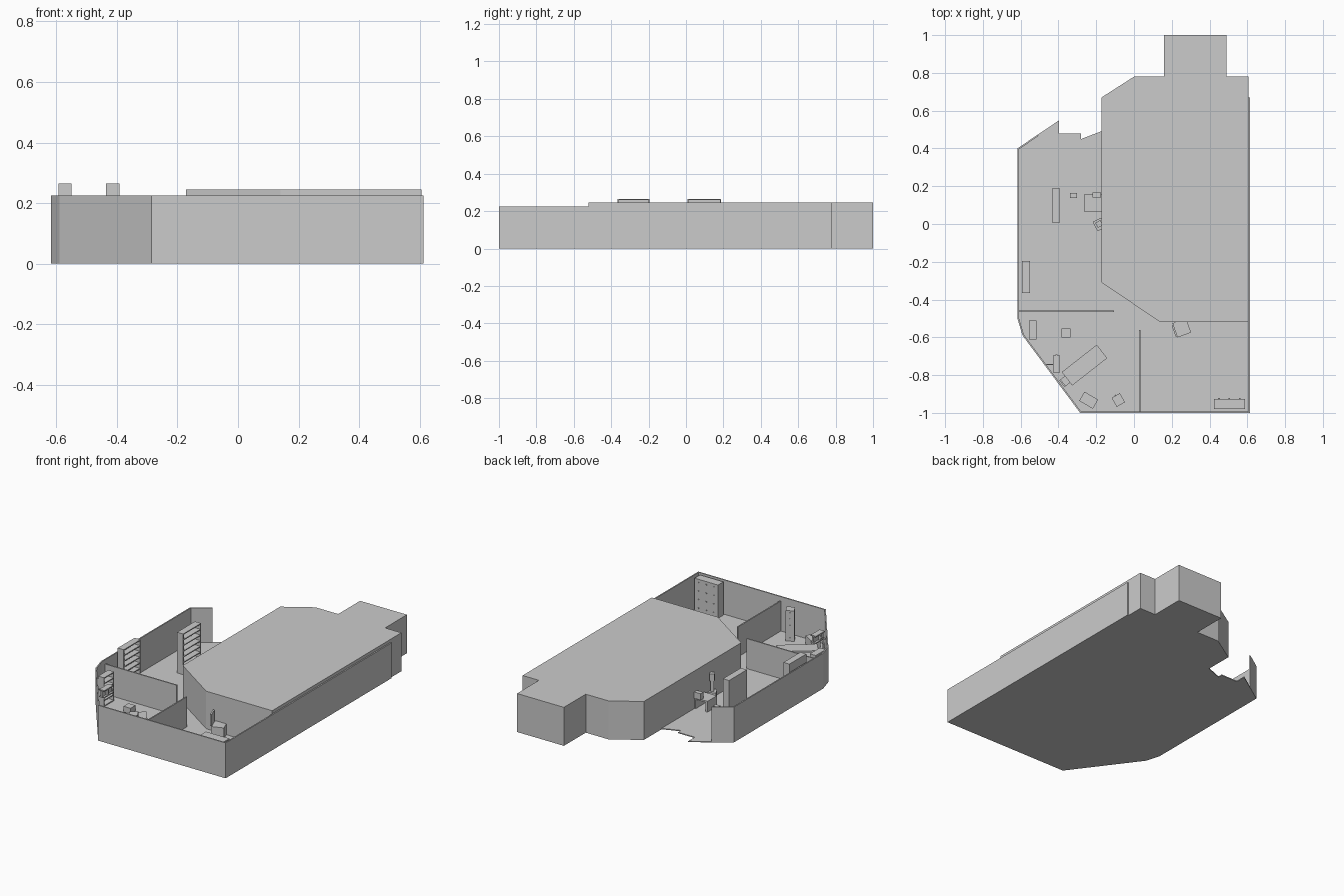
import bpy, bmesh, math
from mathutils import Vector, Matrix

if "Cube" in bpy.data.objects:
    bpy.data.objects.remove(bpy.data.objects["Cube"])


def finish(name, bm):
    bmesh.ops.recalc_face_normals(bm, faces=bm.faces)
    me = bpy.data.meshes.new(name)
    bm.to_mesh(me)
    bm.free()
    ob = bpy.data.objects.new(name, me)
    bpy.context.collection.objects.link(ob)
    return ob


def prism(name, pts, z0, z1):
    """Extrude a plan outline from z0 to z1."""
    bm = bmesh.new()
    face = bm.faces.new([bm.verts.new((x, y, z0)) for x, y in pts])
    ext = bmesh.ops.extrude_face_region(bm, geom=[face])
    for v in ext["geom"]:
        if isinstance(v, bmesh.types.BMVert):
            v.co.z = z1
    return finish(name, bm)


def boxes(name, parts, origin=(0, 0), rot=0):
    """One object of several boxes (x0, x1, y0, y1, z0, z1), turned about its origin."""
    bm = bmesh.new()
    for x0, x1, y0, y1, z0, z1 in parts:
        m = Matrix.Translation(((x0 + x1) / 2, (y0 + y1) / 2, (z0 + z1) / 2))
        m = m @ Matrix.Diagonal((x1 - x0, y1 - y0, z1 - z0, 1))
        bmesh.ops.create_cube(bm, size=1, matrix=m)
    ob = finish(name, bm)
    ob.location = (origin[0], origin[1], 0)
    ob.rotation_euler.z = math.radians(rot)
    return ob


def wall_strip(name, path, thick, height):
    """Wall following a plan path, thickened to its left with mitred corners."""
    p = [Vector(q) for q in path]
    dirs = [(b - a).normalized() for a, b in zip(p, p[1:])]
    norms = [Vector((-d.y, d.x)) for d in dirs]
    inner = []
    for i, q in enumerate(p):
        a, b = norms[max(i - 1, 0)], norms[min(i, len(norms) - 1)]
        m = (a + b).normalized()
        inner.append(q + m * (thick / m.dot(a)))
    return prism(name, [tuple(q) for q in p + inner[::-1]], 0, height)


def bookcase(name, x0, x1, y0, y1, h, shelves):
    """Open bookcase facing +x with a back panel."""
    t = 0.006
    parts = [(x0, x0 + t, y0, y1, 0, h),
             (x0, x1, y0, y0 + t, 0, h), (x0, x1, y1 - t, y1, 0, h)]
    for i in range(shelves + 1):
        z = 0.006 + (h - t - 0.006) * i / shelves
        parts.append((x0, x1, y0, y1, z, z + t))
    return boxes(name, parts)


def drawer_unit(name, w, d, h, rows, cols, origin, rot=0):
    """Cabinet facing +y with small knobs."""
    parts = [(-w / 2, w / 2, -d / 2, d / 2, 0, h)]
    for r in range(rows):
        for c in range(cols):
            x = -w / 2 + w * (c + 0.5) / cols
            z = h * (r + 0.6) / rows
            parts.append((x - .004, x + .004, d / 2, d / 2 + .004, z, z + .005))
    return boxes(name, parts, origin, rot)


def desk(name, w, d, h, origin, rot=0):
    parts = [(-w / 2, w / 2, -d / 2, d / 2, h - .01, h)]
    for s in (-1, 1):
        x = s * (w / 2 - .006)
        parts.append((x - .006, x + .006, -d / 2, d / 2, 0, h - .01))
    return boxes(name, parts, origin, rot)


def chair(name, w, d, seat, top, origin, rot=0):
    """Seat on four legs with a back on the -x side."""
    parts = [(-w / 2, w / 2, -d / 2, d / 2, seat - .012, seat),
             (-w / 2, -w / 2 + .008, -d / 2, d / 2, seat, top)]
    for sx in (-1, 1):
        for sy in (-1, 1):
            x, y = sx * (w / 2 - .004), sy * (d / 2 - .004)
            parts.append((x - .004, x + .004, y - .004, y + .004, 0, seat - .012))
    return boxes(name, parts, origin, rot)


# Floor slab with the broken back-left edge
prism("floor", [(-.617, .40), (-.617, -.50), (-.59, -.59), (-.285, -.995), (.613, -.995),
                (.613, .67), (-.17, .67), (-.17, .492), (-.28, .45), (-.28, .48),
                (-.398, .48), (-.398, .548)], 0, .006)

# Outer wall around left, front and right sides
wall_strip("outer_wall", [(-.51, .473), (-.617, .40), (-.617, -.50), (-.59, -.59),
                          (-.285, -1), (.613, -1), (.613, .67)], .008, .225)

# Enclosed core and its roof
core = [(-.172, -.31), (.14, -.52), (.605, -.52), (.605, .78), (.49, .78), (.49, 1),
        (.16, 1), (.16, .78), (0, .78), (-.172, .67)]
prism("core_block", core, 0, .235)
prism("core_roof", core, .235, .245)

# Partition walls
boxes("left_partition", [(-.612, -.105, -.467, -.459, 0, .197)])
boxes("front_partition", [(.026, .034, -.995, -.56, 0, .197)])

# Bookcases along the left side
bookcase("tall_bookcase_back", -.435, -.392, .008, .188, .265, 7)
bookcase("tall_bookcase_left", -.592, -.55, -.365, -.195, .265, 7)
bookcase("small_bookcase", -.557, -.515, -.612, -.51, .19, 5)

# Drawer cabinets
drawer_unit("wide_cabinet", .165, .055, .218, 4, 3, (.505, -.953))
drawer_unit("narrow_cabinet", .05, .055, .2, 5, 1, (-.083, -.932), 30)

# Front-left room: desk, chair, stool and low bench
desk("corner_desk", .235, .09, .07, (-.262, -.747), 38)
chair("corner_chair", .05, .045, .05, .1, (-.362, -.83), 38)
boxes("stool", [(-.385, -.335, -.602, -.552, 0, .04)])
boxes("low_bench", [(-.042, .042, -.028, .028, 0, .06)], (-.24, -.933), -30)

# Screen on a wall arm
boxes("wall_screen", [(-.428, -.392, -.785, -.695, .158, .165),
                      (-.428, -.392, -.785, -.695, .2, .207),
                      (-.428, -.392, -.75, -.74, .165, .2),
                      (-.415, -.405, -.79, -.69, .165, .2),
                      (-.472, -.428, -.747, -.741, .178, .186)])

# Back-left room: desk against the core, monitor, seat and chair
desk("side_desk", .095, .095, .075, (-.215, .112))
boxes("desk_monitor", [(-.22, -.175, .14, .168, .075, .115)])
boxes("desk_stool", [(-.338, -.303, .138, .163, .035, .06),
                     (-.326, -.315, .145, .156, 0, .035)])
boxes("standing_lamp", [(-.025, .025, -.03, .025, 0, .06), (-.01, .01, -.01, .01, .06, .13),
                        (-.015, .015, -.015, .015, .13, .175)], (-.185, .0), 28)

# Reception seat in front of the core
boxes("reception_seat", [(-.038, .038, -.04, .04, 0, .075),
                         (-.046, -.036, -.035, .03, .075, .15)], (.253, -.55), 20)
